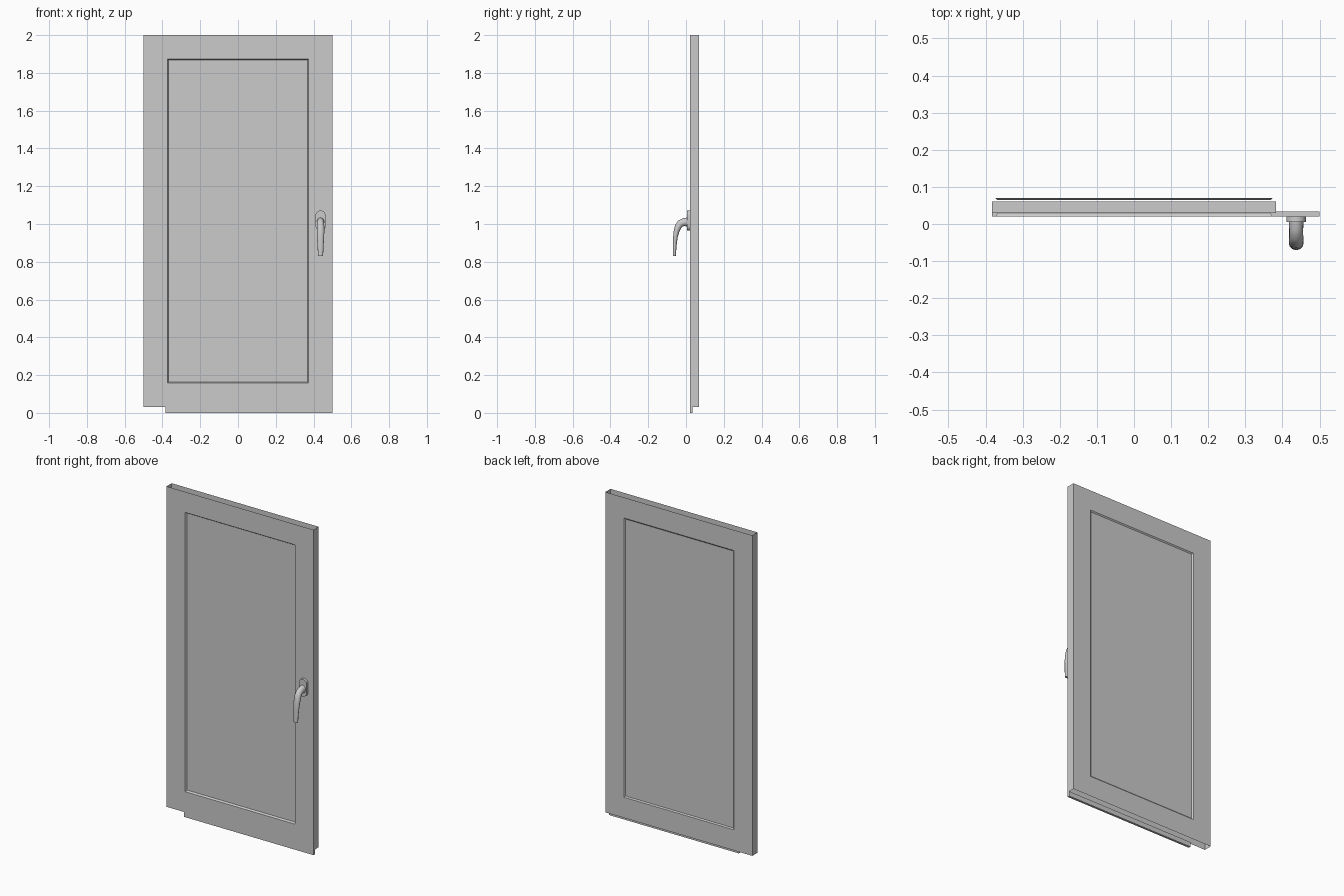
import bpy, bmesh, math
from mathutils import Vector

old = bpy.data.objects.get("Cube")
if old:
    bpy.data.objects.remove(old, do_unlink=True)

GREY = (0.6, 0.6, 0.6, 1)
grey = bpy.data.materials.new("plain_grey")
grey.use_nodes = True
grey.diffuse_color = GREY
grey.node_tree.nodes["Principled BSDF"].inputs["Base Color"].default_value = GREY

FRONT, BACK = 0.02, 0.07
LIP = 0.03          # height of the bottom lip below the frame


def finish(name, bm, smooth=False, recalc=True):
    if recalc:
        bmesh.ops.recalc_face_normals(bm, faces=bm.faces)
    mesh = bpy.data.meshes.new(name)
    bm.to_mesh(mesh)
    bm.free()
    obj = bpy.data.objects.new(name, mesh)
    bpy.context.collection.objects.link(obj)
    mesh.materials.append(grey)
    if smooth:
        bpy.ops.object.select_all(action='DESELECT')
        obj.select_set(True)
        bpy.context.view_layer.objects.active = obj
        bpy.ops.object.shade_smooth_by_angle(angle=math.radians(40))
    return obj


def box(name, x0, x1, y0, y1, z0, z1):
    bm = bmesh.new()
    bmesh.ops.create_cube(bm, size=1)
    for v in bm.verts:
        v.co = ((x0 + x1) / 2 + v.co.x * (x1 - x0),
                (y0 + y1) / 2 + v.co.y * (y1 - y0),
                (z0 + z1) / 2 + v.co.z * (z1 - z0))
    return finish(name, bm)


def loop(bm, half_x, z0, z1, y):
    corners = ((-half_x, z0), (half_x, z0), (half_x, z1), (-half_x, z1))
    return [bm.verts.new((x, y, z)) for x, z in corners]


def bridge(bm, a, b, skip=()):
    n = len(a)
    for i in range(n):
        if i not in skip:
            bm.faces.new((a[i], a[(i + 1) % n], b[(i + 1) % n], b[i]))


# Hollow frame: front and back sheets with chamfered openings, open top and bottom
bm = bmesh.new()
outer = []
for y, depth in ((FRONT, 0.01), (BACK, -0.006)):
    rim = loop(bm, 0.5, LIP, 2, y)
    mouth = loop(bm, 0.374, 0.157, 1.874, y)
    throat = loop(bm, 0.367, 0.164, 1.867, y + depth)
    bridge(bm, rim, mouth)
    bridge(bm, mouth, throat)
    outer.append(rim)
bridge(bm, outer[0], outer[1], skip=(0, 2))
finish("door_frame", bm)

# Pane held between the sheets, and the lip under the frame
box("door_pane", -0.383, 0.383, 0.03, 0.061, 0.148, 1.883)
box("bottom_lip", -0.383, 0.5, FRONT, 0.034, 0, LIP)

# Handle plate with round ends
HX = 0.437
bm = bmesh.new()
outline = []
for i in range(24):
    a = 2 * math.pi * (i + 0.5) / 24
    z = 1.018 + math.copysign(0.027, math.sin(a)) + 0.0265 * math.sin(a)
    outline.append(bm.verts.new((HX + 0.0265 * math.cos(a), FRONT, z)))
face = bm.faces.new(outline)
ext = bmesh.ops.extrude_face_region(bm, geom=[face])
bmesh.ops.translate(bm, vec=(0, -0.015, 0),
                    verts=[g for g in ext["geom"] if isinstance(g, bmesh.types.BMVert)])
finish("handle_plate", bm, smooth=True)

# Lever: tapered oval section swept along a bent path (y, z, half width, half depth)
path = [(0.006, 1.01, 0.02, 0.024), (-0.012, 1.01, 0.019, 0.021),
        (-0.030, 1.002, 0.019, 0.02), (-0.042, 0.985, 0.02, 0.018),
        (-0.050, 0.962, 0.02, 0.015), (-0.056, 0.93, 0.019, 0.012),
        (-0.060, 0.885, 0.016, 0.010), (-0.062, 0.83, 0.0135, 0.008)]
bm = bmesh.new()
rings = []
for i, (y, z, w, d) in enumerate(path):
    p, q = path[max(i - 1, 0)], path[min(i + 1, len(path) - 1)]
    along = Vector((0, q[0] - p[0], q[1] - p[1])).normalized()
    side = Vector((1, 0, 0))
    up = side.cross(along)
    ring = []
    for k in range(16):
        a = 2 * math.pi * k / 16
        ring.append(bm.verts.new(Vector((HX, y, z)) + side * w * math.cos(a) + up * d * math.sin(a)))
    rings.append(ring)
for a, b in zip(rings, rings[1:]):
    bridge(bm, a, b)
bm.faces.new(rings[0])
bm.faces.new(rings[-1])
finish("handle_lever", bm, smooth=True)
